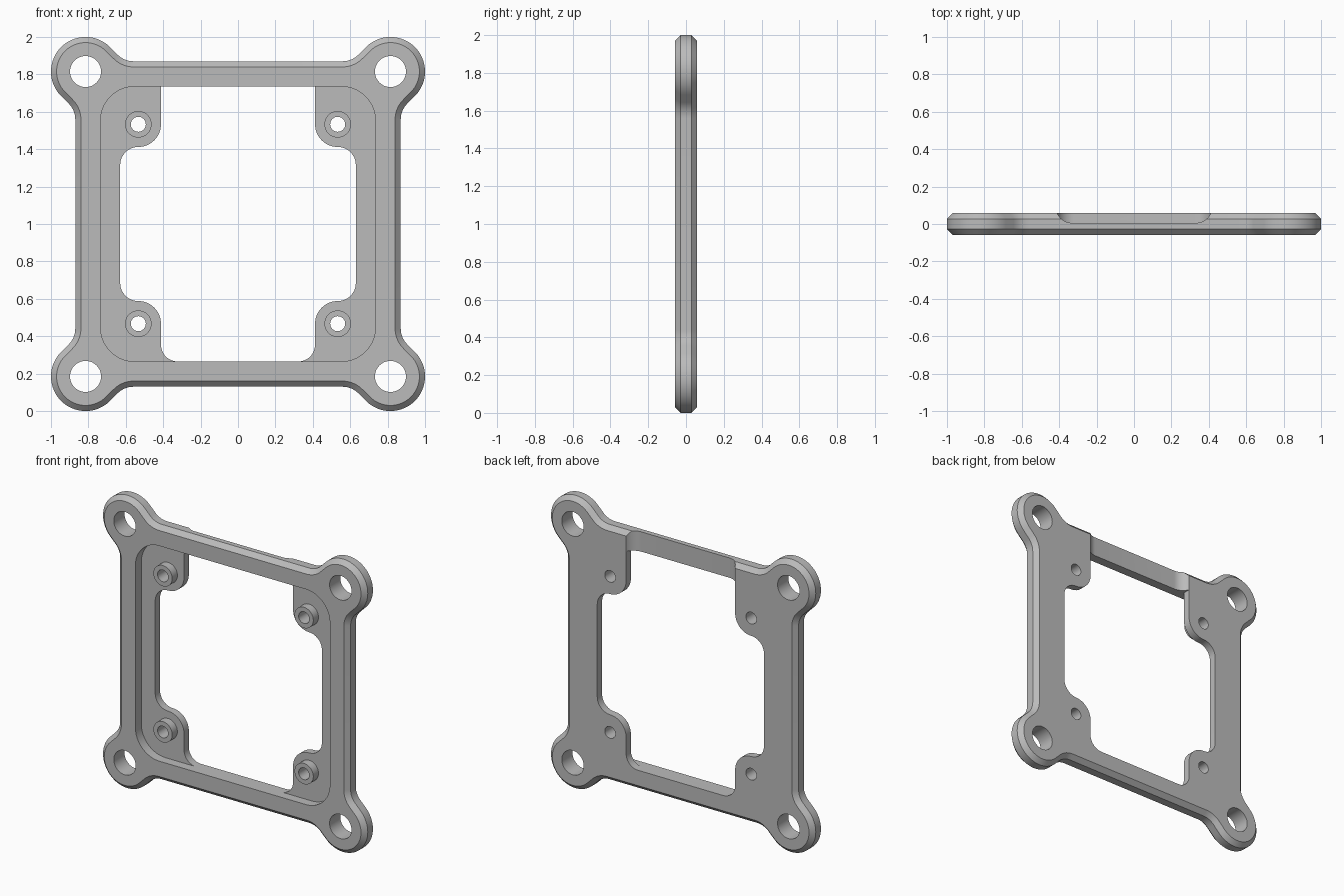
import bpy
import bmesh
from math import cos, sin, radians, sqrt
from mathutils import Vector

if "Cube" in bpy.data.objects:
    bpy.data.objects.remove(bpy.data.objects["Cube"])

HALF = 0.058       # half thickness of the plate
FLOOR = 0.006      # depth of the pocket floor
MID = 1.0          # height of the plate centre
LOBE = 0.815       # corner hole offset
POST = 0.533       # standoff offset
SIGNS = [(sx, sz) for sx in (-1, 1) for sz in (-1, 1)]

grey = bpy.data.materials.new("plain grey")
grey.use_nodes = True
grey.diffuse_color = (0.5, 0.5, 0.5, 1)
grey.node_tree.nodes["Principled BSDF"].inputs["Base Color"].default_value = (0.5, 0.5, 0.5, 1)


def arc(cx, cy, r, start, end, steps=12):
    angles = [radians(start + (end - start) * i / steps) for i in range(steps + 1)]
    return [(cx + r * cos(a), cy + r * sin(a)) for a in angles]


def front(y):
    """Places a flat outline upright at depth y."""
    return lambda p: Vector((p[0], y, p[1] + MID))


def level(z):
    """Places a flat outline horizontally at height z."""
    return lambda p: Vector((p[0], p[1], z + MID))


def loft(bm, sections, capped=True):
    """Skins a stack of (outline, placement) sections."""
    rings = [[bm.verts.new(place(p)) for p in pts] for pts, place in sections]
    if not capped:
        rings.append(rings[0])
    for a, b in zip(rings, rings[1:]):
        for i in range(len(a)):
            j = (i + 1) % len(a)
            bm.faces.new((a[i], a[j], b[j], b[i]))
    if capped:
        bm.faces.new(rings[0])
        bm.faces.new(rings[-1])


def finish(bm, name):
    bmesh.ops.remove_doubles(bm, verts=bm.verts, dist=1e-5)
    bmesh.ops.recalc_face_normals(bm, faces=bm.faces)
    mesh = bpy.data.meshes.new(name)
    bm.to_mesh(mesh)
    bm.free()
    mesh.materials.append(grey)
    obj = bpy.data.objects.new(name, mesh)
    bpy.context.collection.objects.link(obj)
    return obj


def prism(name, *stacks):
    bm = bmesh.new()
    for sections in stacks:
        loft(bm, sections)
    return finish(bm, name)


def select(obj):
    bpy.ops.object.select_all(action='DESELECT')
    obj.select_set(True)
    bpy.context.view_layer.objects.active = obj


def cut(target, cutter):
    cutter.hide_render = True
    select(target)
    mod = target.modifiers.new("cut", 'BOOLEAN')
    mod.operation = 'DIFFERENCE'
    mod.solver = 'EXACT'
    mod.object = cutter
    bpy.ops.object.modifier_apply(modifier=mod.name)
    bpy.data.objects.remove(cutter)


def smooth(obj):
    select(obj)
    bpy.ops.object.shade_smooth_by_angle(angle=radians(30))


def plate_outline(inset):
    """Square with four round ears, blended into the straight edges."""
    edge, ear, blend = 0.87 - inset, 0.185 - inset, 0.12 + inset
    far = edge + blend
    near = far - sqrt(2) * (ear + blend)
    pts = (arc(far, near, blend, 180, 135, 8)
           + arc(LOBE, LOBE, ear, -45, 135, 32)
           + arc(near, far, blend, 315, 270, 8))
    out = []
    for turn in range(4):
        out += pts
        pts = [(-y, x) for x, y in pts]
    return out


# Chamfered plate
bevel = 0.03
frame = prism("mounting_frame", [
    (plate_outline(bevel), front(-HALF)),
    (plate_outline(0), front(bevel - HALF)),
    (plate_outline(0), front(HALF - bevel)),
    (plate_outline(bevel), front(HALF))])

# Rounded square pocket in the front
wall, r = 0.735, 0.182
c = wall - r
pocket = (arc(c, c, r, 0, 90) + arc(-c, c, r, 90, 180)
          + arc(-c, -c, r, 180, 270) + arc(c, -c, r, 270, 360))
cut(frame, prism("pocket_cutter", [(pocket, front(-0.2)), (pocket, front(FLOOR))]))

# Central opening that leaves four rounded tabs
tab, fillet, foot = 0.121, 0.097, 0.09
inner = POST - tab
bend = POST - tab - fillet
right = (arc(inner - foot, foot - wall, foot, -90, 0)
         + arc(POST, -POST, tab, 180, 90)
         + arc(POST, -bend, fillet, -90, 0)
         + arc(POST, bend, fillet, 0, 90)
         + arc(POST, POST, tab, 270, 180)
         + [(inner, wall)])
opening = right + [(-x, z) for x, z in reversed(right)]
cut(frame, prism("opening_cutter", [(opening, front(-0.2)), (opening, front(0.2))]))

# Notch across the back of the top rail, with curved ends
nr, nx = 0.0875, 0.331
notch = arc(-nx, FLOOR + nr, nr, 180, 270) + arc(nx, FLOOR + nr, nr, 270, 360)
cut(frame, prism("notch_cutter", [(notch, level(0.7)), (notch, level(1.1))]))

# Corner holes and standoff holes
holes = []
for offset, radius in ((LOBE, 0.083), (POST, 0.04)):
    for sx, sz in SIGNS:
        ring = arc(sx * offset, sz * offset, radius, 0, 360, 40)[:-1]
        holes.append([(ring, front(-0.2)), (ring, front(0.2))])
cut(frame, prism("hole_cutter", *holes))
smooth(frame)

# Hollow standoffs on the tabs
for sx, sz in SIGNS:
    outer = arc(sx * POST, sz * POST, 0.071, 0, 360, 40)[:-1]
    bore = arc(sx * POST, sz * POST, 0.04, 0, 360, 40)[:-1]
    bm = bmesh.new()
    top = -0.05
    loft(bm, [(outer, front(FLOOR)), (outer, front(top)),
              (bore, front(top)), (bore, front(FLOOR))], capped=False)
    name = ("upper_" if sz > 0 else "lower_") + ("left_" if sx > 0 else "right_") + "standoff"
    smooth(finish(bm, name))
